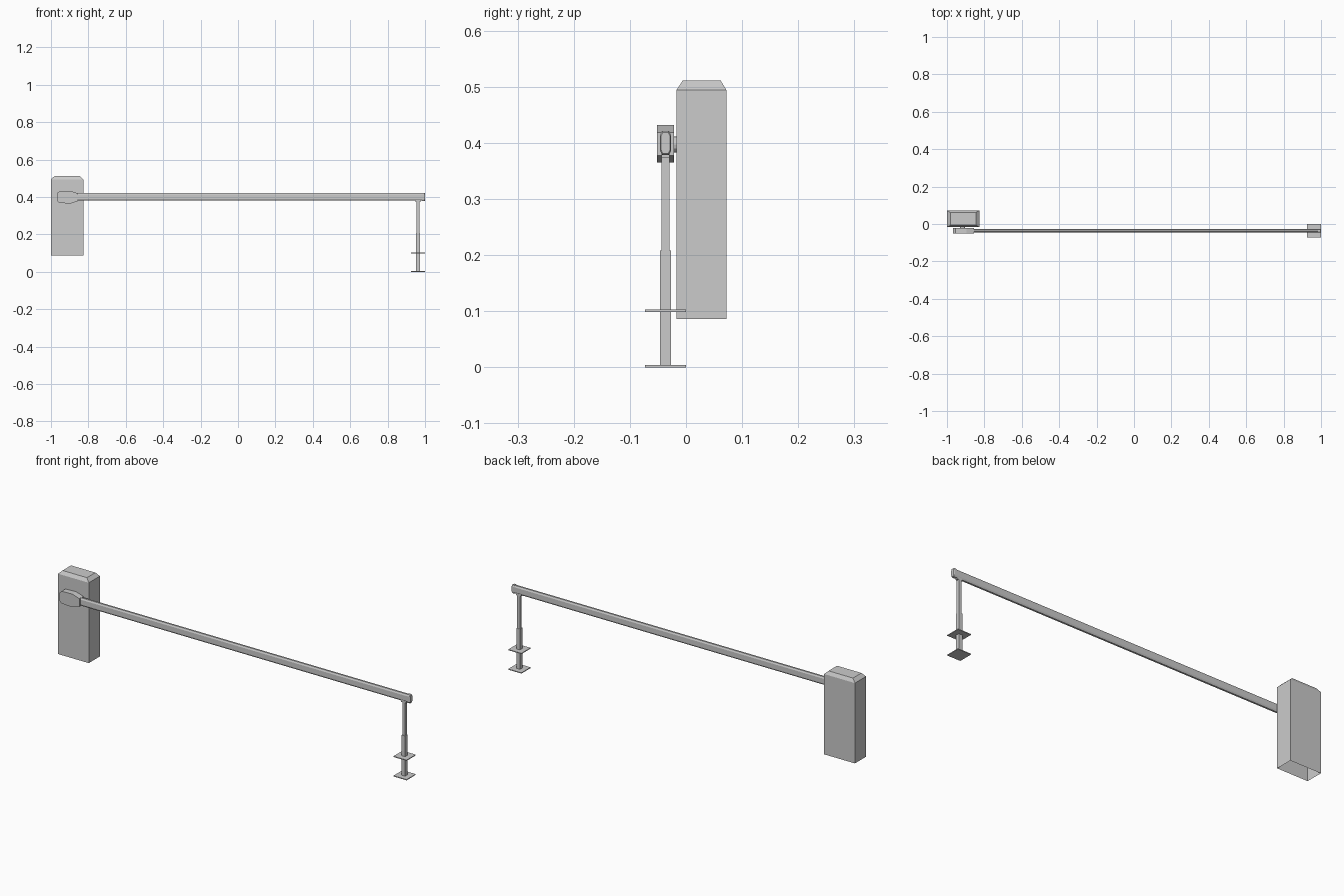
import bpy, bmesh
from math import pi, cos, sin

if "Cube" in bpy.data.objects:
    bpy.data.objects.remove(bpy.data.objects["Cube"])

ARM_Y, ARM_Z, POST_X = -0.0365, 0.4, 0.962


def make(name, verts, faces):
    mesh = bpy.data.meshes.new(name)
    mesh.from_pydata(verts, [], faces)
    bm = bmesh.new()
    bm.from_mesh(mesh)
    bmesh.ops.recalc_face_normals(bm, faces=bm.faces)
    bm.to_mesh(mesh)
    bm.free()
    ob = bpy.data.objects.new(name, mesh)
    bpy.context.collection.objects.link(ob)
    return ob


def loft(name, rings, cap_start=True, cap_end=True):
    n = len(rings[0])
    verts = [p for r in rings for p in r]
    faces = [(k*n+i, k*n+(i+1) % n, (k+1)*n+(i+1) % n, (k+1)*n+i)
             for k in range(len(rings)-1) for i in range(n)]
    if cap_start:
        faces.append(tuple(range(n)))
    if cap_end:
        faces.append(tuple(range((len(rings)-1)*n, len(rings)*n)))
    return make(name, verts, faces)


def rect(x0, x1, y0, y1, z):
    return [(x0, y0, z), (x1, y0, z), (x1, y1, z), (x0, y1, z)]


def box(name, x0, x1, y0, y1, z0, z1):
    return loft(name, [rect(x0, x1, y0, y1, z0), rect(x0, x1, y0, y1, z1)])


def octagon(x, hy, hz, cy, cz):
    pts = [(hy, hz-cz), (hy-cy, hz), (cy-hy, hz), (-hy, hz-cz),
           (-hy, cz-hz), (cy-hy, -hz), (hy-cy, -hz), (hy, cz-hz)]
    return [(x, ARM_Y+a, ARM_Z+b) for a, b in pts]


# Cabinet shell, open underneath, with bevelled lid
loft("cabinet", [rect(-1, -0.827, -0.017, 0.072, 0.086),
                 rect(-1, -0.827, -0.017, 0.072, 0.494),
                 rect(-0.982, -0.845, -0.006, 0.062, 0.511)], cap_start=False)

# Pivot axle between cabinet and arm holder
loft("pivot_axle", [[(-0.917+0.014*cos(i*pi/6), y, 0.397+0.014*sin(i*pi/6))
                     for i in range(12)] for y in (-0.03, -0.015)])

# Arm holder: chamfered profile in the front plane
prof = [(-0.967, 0.378), (-0.955, 0.368), (-0.895, 0.365), (-0.855, 0.378),
        (-0.855, 0.419), (-0.895, 0.432), (-0.955, 0.43), (-0.967, 0.42)]
loft("arm_holder", [[(x, y, z) for x, z in prof] for y in (-0.052, -0.021)])

# Boom arm and end cap
loft("boom_arm", [octagon(-0.9, 0.0085, 0.02, 0.004, 0.008),
                  octagon(0.988, 0.0085, 0.02, 0.004, 0.008)])
loft("boom_end_cap", [octagon(0.984, 0.010, 0.0215, 0.004, 0.008),
                      octagon(0.997, 0.010, 0.0215, 0.004, 0.008),
                      octagon(1.0, 0.008, 0.019, 0.003, 0.007)])

# Telescopic hanging support
for name, r, z0, z1 in (("support_lower_tube", 0.010, 0.002, 0.208),
                        ("support_upper_tube", 0.0075, 0.2, 0.385)):
    box(name, POST_X-r, POST_X+r, ARM_Y-r, ARM_Y+r, z0, z1)
box("support_bracket", POST_X-0.014, POST_X+0.014,
    ARM_Y-0.007, ARM_Y+0.007, 0.374, 0.392)

# Base plate and ground-level plate
for name, z in (("base_plate", 0.0), ("ground_plate", 0.099)):
    box(name, 0.925, 0.999, ARM_Y-0.0365, ARM_Y+0.0365, z, z+0.004)
